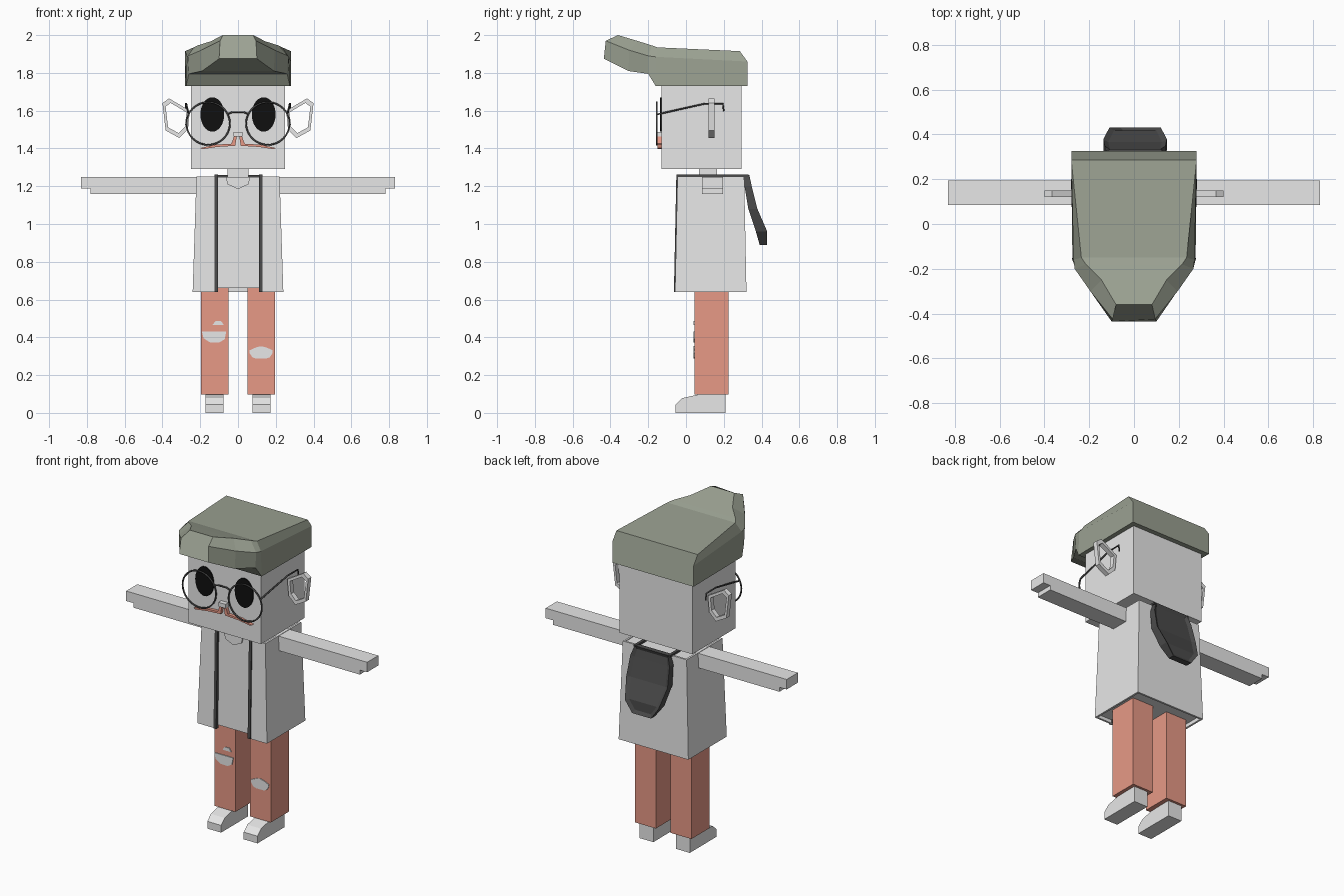
import bpy, bmesh, math
from mathutils import Vector

if "Cube" in bpy.data.objects:
    bpy.data.objects.remove(bpy.data.objects["Cube"], do_unlink=True)


def material(name, r, g, b):
    m = bpy.data.materials.new(name)
    m.use_nodes = True
    m.diffuse_color = (r, g, b, 1)
    m.node_tree.nodes["Principled BSDF"].inputs["Base Color"].default_value = (r, g, b, 1)
    return m


GREY = material("pale grey", 0.8, 0.8, 0.8)
HAIR = material("olive grey", 0.33, 0.36, 0.29)
RUST = material("terracotta", 0.8, 0.32, 0.24)
DARK = material("charcoal", 0.07, 0.07, 0.07)
BLACK = material("black", 0.005, 0.005, 0.005)


def finish(name, bm, mat):
    bmesh.ops.recalc_face_normals(bm, faces=bm.faces)
    me = bpy.data.meshes.new(name)
    bm.to_mesh(me)
    bm.free()
    me.materials.append(mat)
    ob = bpy.data.objects.new(name, me)
    bpy.context.collection.objects.link(ob)
    return ob


def loft_bm(rings, caps=True):
    """Skin a list of equal-sized closed rings."""
    bm = bmesh.new()
    vs = [[bm.verts.new(p) for p in ring] for ring in rings]
    n = len(vs[0])
    for a, b in zip(vs, vs[1:]):
        for i in range(n):
            j = (i + 1) % n
            bm.faces.new((a[i], a[j], b[j], b[i]))
    if caps:
        bm.faces.new(vs[0])
        bm.faces.new(vs[-1])
    return bm


def rect(x0, x1, y0, y1, z):
    return [(x0, y0, z), (x1, y0, z), (x1, y1, z), (x0, y1, z)]


def box(name, xs, ys, zs, mat):
    return finish(name, loft_bm([rect(*xs, *ys, z) for z in zs]), mat)


def plate(name, pts, y0, y1, mat):
    """Extrude an (x, z) outline along y."""
    return finish(name, loft_bm([[(x, y, z) for x, z in pts] for y in (y0, y1)]), mat)


def ellipse(cx, cz, rx, rz, n, wobble=0):
    out = []
    for i in range(n):
        a = 2 * math.pi * i / n
        k = 1 + wobble * math.sin(5 * a)
        out.append((cx + rx * k * math.cos(a), cz + rz * k * math.sin(a)))
    return out


def wire(name, pts, radius, mat, closed=False):
    cu = bpy.data.curves.new(name, "CURVE")
    cu.dimensions = "3D"
    cu.bevel_depth = radius
    cu.bevel_resolution = 1
    cu.use_fill_caps = True
    sp = cu.splines.new("POLY")
    sp.points.add(len(pts) - 1)
    for p, co in zip(sp.points, pts):
        p.co = (*co, 1)
    sp.use_cyclic_u = closed
    cu.materials.append(mat)
    ob = bpy.data.objects.new(name, cu)
    bpy.context.collection.objects.link(ob)
    return ob


# Head and neck
box("head", (-0.25, 0.25), (-0.13, 0.295), (1.29, 1.74), GREY)
box("neck", (-0.055, 0.055), (0.07, 0.165), (1.24, 1.3), GREY)

# Hair: stations from back to front, each with lower, side and top points
stations = [
    ((0.28, 0.325, 1.73), (0.28, 0.325, 1.86), (0.28, 0.285, 1.915)),
    ((0.275, -0.16, 1.73), (0.27, -0.16, 1.885), (0.235, -0.15, 1.935)),
    ((0.26, -0.2, 1.795), (0.265, -0.2, 1.89), (0.215, -0.18, 1.945)),
    ((0.19, -0.305, 1.81), (0.195, -0.3, 1.92), (0.145, -0.25, 1.967)),
    ((0.1, -0.435, 1.875), (0.095, -0.425, 1.97), (0.08, -0.36, 2.0)),
]
finish("hair", loft_bm([list(s) + [(-x, y, z) for x, y, z in reversed(s)]
                        for s in stations]), HAIR)

# Inner shirt with a neckline patch
finish("shirt", loft_bm([rect(-0.225, 0.225, -0.045, 0.305, 0.66),
                         rect(-0.21, 0.21, -0.037, 0.3, 1.248)]), GREY)
plate("neckline", [(-0.065, 1.249), (-0.055, 1.21), (0, 1.185), (0.055, 1.21), (0.065, 1.249)],
      -0.046, -0.037, GREY)


# Open coat: a C-shaped wall lofted from hem to shoulder
def coat_ring(hw, yf, yb, z, gap=0.115, t=0.012):
    half = [(gap, yf), (hw, yf), (hw, yb)]
    inner = [(hw - t, yb - t), (hw - t, yf + t), (gap, yf + t)]
    pts = half + [(-x, y) for x, y in reversed(half)]
    pts += [(-x, y) for x, y in reversed(inner)] + inner
    return [(x, y, z) for x, y in pts]


finish("coat", loft_bm([coat_ring(0.24, -0.058, 0.32, 0.64),
                        coat_ring(0.22, -0.045, 0.308, 1.252)]), GREY)

# Straps down the coat front and over the shoulders, following the slope
for side, x in (("right", -0.115), ("left", 0.12)):
    finish(side + "_strap", loft_bm([rect(x - 0.009, x + 0.009, -0.064, -0.04, 0.64),
                                     rect(x - 0.009, x + 0.009, -0.051, -0.035, 1.262)]), DARK)
    box(side + "_shoulder_strap", (x - 0.009, x + 0.009), (-0.045, 0.33), (1.25, 1.262), DARK)

# Hood hanging on the back, with a raised rim: z, inner y, outer y, half width
rows = [(1.26, 0.305, 0.335, 0.115), (1.2, 0.31, 0.348, 0.135), (1.08, 0.33, 0.378, 0.142),
        (0.96, 0.37, 0.43, 0.115), (0.89, 0.39, 0.43, 0.065)]
bm = loft_bm([rect(0.005 - w, 0.005 + w, a, b, z) for z, a, b, w in rows])
bmesh.ops.recalc_face_normals(bm, faces=bm.faces)
bm.normal_update()
back = [f for f in bm.faces if f.normal.y > 0.7]
bmesh.ops.inset_region(bm, faces=back, thickness=0.022, depth=-0.012)
finish("hood", bm, DARK)

# Parts made once for each side
for side, s in (("right", -1), ("left", 1)):
    # Arm with the longer upper hand
    box(side + "_arm", sorted((s * 0.2, s * 0.78)), (0.085, 0.195), (1.16, 1.25), GREY)
    box(side + "_hand", sorted((s * 0.77, s * 0.83)), (0.085, 0.195), (1.188, 1.25), GREY)

    # Trouser leg and shoe
    box(side + "_leg", sorted((s * 0.05, s * 0.195)), (0.045, 0.225), (0.098, 0.67), RUST)
    sole = [(-0.055, 0), (0.21, 0), (0.21, 0.1), (0.06, 0.096), (-0.02, 0.078), (-0.055, 0.045)]
    finish(side + "_shoe", loft_bm([[(s * x, y, z) for y, z in sole] for x in (0.078, 0.173)]), GREY)

    # Ear: a flat ring
    ear = [(0.255, 1.6), (0.365, 1.665), (0.4, 1.64), (0.383, 1.495), (0.31, 1.455), (0.265, 1.5)]
    mid = Vector((0.33, 1.565))
    hole = [mid + (Vector(p) - mid) * 0.76 for p in ear]
    section = [(ear, 0.12), (ear, 0.15), (hole, 0.15), (hole, 0.12), (ear, 0.12)]
    bm = loft_bm([[(s * x, y, z) for x, z in pts] for pts, y in section], caps=False)
    bmesh.ops.remove_doubles(bm, verts=bm.verts, dist=0.0001)
    finish(side + "_ear", bm, GREY)

    # Eye, lens rim and temple
    plate(side + "_eye", ellipse(s * 0.136, 1.58, 0.063, 0.091, 32), -0.137, -0.129, BLACK)
    rim = [(x, -0.155, z) for x, z in ellipse(s * 0.158, 1.532, 0.115, 0.113, 32)]
    wire(side + "_lens_rim", rim, 0.005, DARK, True)
    temple = [(0.262, -0.155, 1.58), (0.274, 0.1, 1.637), (0.276, 0.195, 1.637), (0.276, 0.2, 1.597)]
    wire(side + "_temple", [(s * x, y, z) for x, y, z in temple], 0.005, DARK)

    # Moustache half
    tash = [(0.006, 1.468), (0.02, 1.468), (0.035, 1.425), (0.12, 1.42), (0.2, 1.402),
            (0.19, 1.396), (0.11, 1.408), (0.015, 1.414)]
    plate(side + "_moustache", [(s * x, z) for x, z in tash], -0.15, -0.129, RUST)

# Glasses bridge and nose
wire("bridge", [(-0.06, -0.155, 1.58), (-0.03, -0.155, 1.592), (0.03, -0.155, 1.592),
                (0.06, -0.155, 1.58)], 0.005, DARK)
box("nose", (-0.024, 0.024), (-0.158, -0.129), (1.462, 1.488), GREY)

# Torn patches on the trousers
plate("right_knee_tear", [(-0.192, 0.432), (-0.062, 0.432), (-0.07, 0.39), (-0.1, 0.372),
                          (-0.15, 0.374), (-0.182, 0.395)], 0.04, 0.048, GREY)
plate("right_thigh_tear", [(-0.135, 0.465), (-0.12, 0.485), (-0.09, 0.487), (-0.075, 0.465)],
      0.04, 0.048, GREY)
plate("left_knee_tear", ellipse(0.122, 0.318, 0.062, 0.033, 16, 0.06), 0.04, 0.048, GREY)
